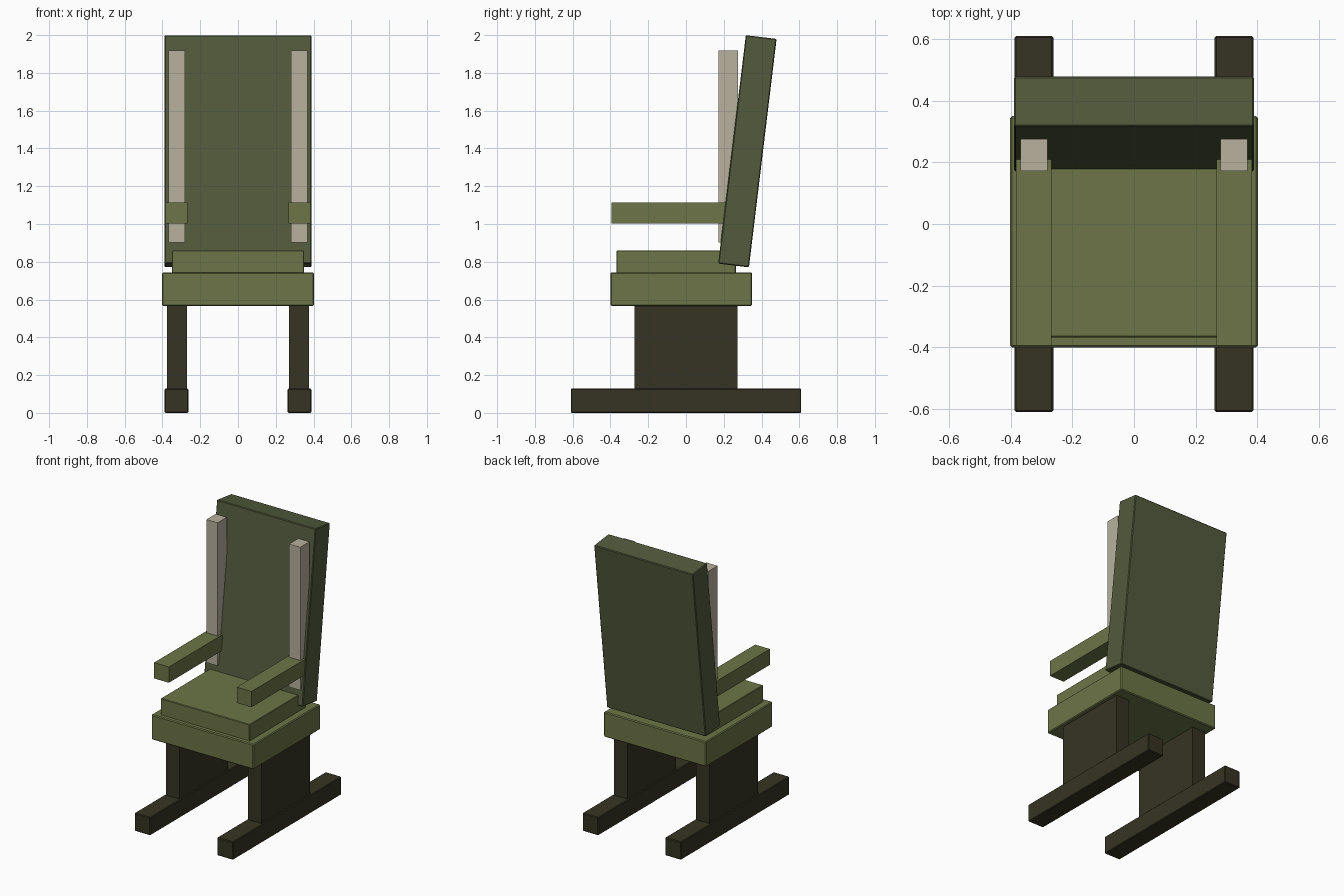
import bpy, math

if "Cube" in bpy.data.objects:
    bpy.data.objects.remove(bpy.data.objects["Cube"])


def material(name, rgb):
    # sRGB bytes to linear diffuse colour
    lin = [(c / 255 / 12.92) if c < 11 else ((c / 255 + 0.055) / 1.055) ** 2.4 for c in rgb]
    m = bpy.data.materials.new(name)
    m.diffuse_color = (*lin, 1)
    m.use_nodes = True
    m.node_tree.nodes["Principled BSDF"].inputs["Base Color"].default_value = m.diffuse_color
    return m


olive = material("olive_cushion", (108, 117, 71))
green = material("dark_green_fabric", (82, 91, 60))
dark = material("dark_brown_metal", (54, 52, 35))
beige = material("beige_webbing", (184, 177, 158))


def box(name, x, y, z, mat, bevel=0.0, tilt=0.0):
    # axis-aligned box from (min, max) ranges, optionally tilted about its centre
    spans = (x, y, z)
    bpy.ops.mesh.primitive_cube_add(size=1, location=[(a + b) / 2 for a, b in spans])
    ob = bpy.context.object
    ob.name = name
    for v in ob.data.vertices:
        for i, (a, b) in enumerate(spans):
            v.co[i] *= b - a
    ob.rotation_euler.x = tilt
    ob.data.materials.append(mat)
    if bevel:
        mod = ob.modifiers.new("edge_bevel", 'BEVEL')
        mod.width, mod.segments = bevel, 1
    return ob


def pair(name, x, y, z, mat, bevel=0.0):
    # matching right and left parts
    box("right_" + name, x, y, z, mat, bevel)
    box("left_" + name, (-x[1], -x[0]), y, z, mat, bevel)


# floor skids and leg plates
pair("skid", (0.262, 0.388), (-0.61, 0.61), (0, 0.128), dark, 0.005)
pair("leg_plate", (0.27, 0.376), (-0.272, 0.272), (0.12, 0.575), dark)

# seat pan and cushion
box("seat", (-0.402, 0.402), (-0.40, 0.35), (0.566, 0.744), olive, 0.006)
box("seat_cushion", (-0.35, 0.35), (-0.368, 0.264), (0.74, 0.86), olive, 0.004)

# reclined backrest
box("backrest", (-0.389, 0.389), (0.243, 0.407), (0.776, 1.994), green, 0.005, math.radians(-6.9))

# armrests and shoulder straps
pair("armrest", (0.267, 0.383), (-0.395, 0.21), (1.003, 1.115), olive)
pair("shoulder_strap", (0.281, 0.369), (0.172, 0.276), (0.903, 1.919), beige)
